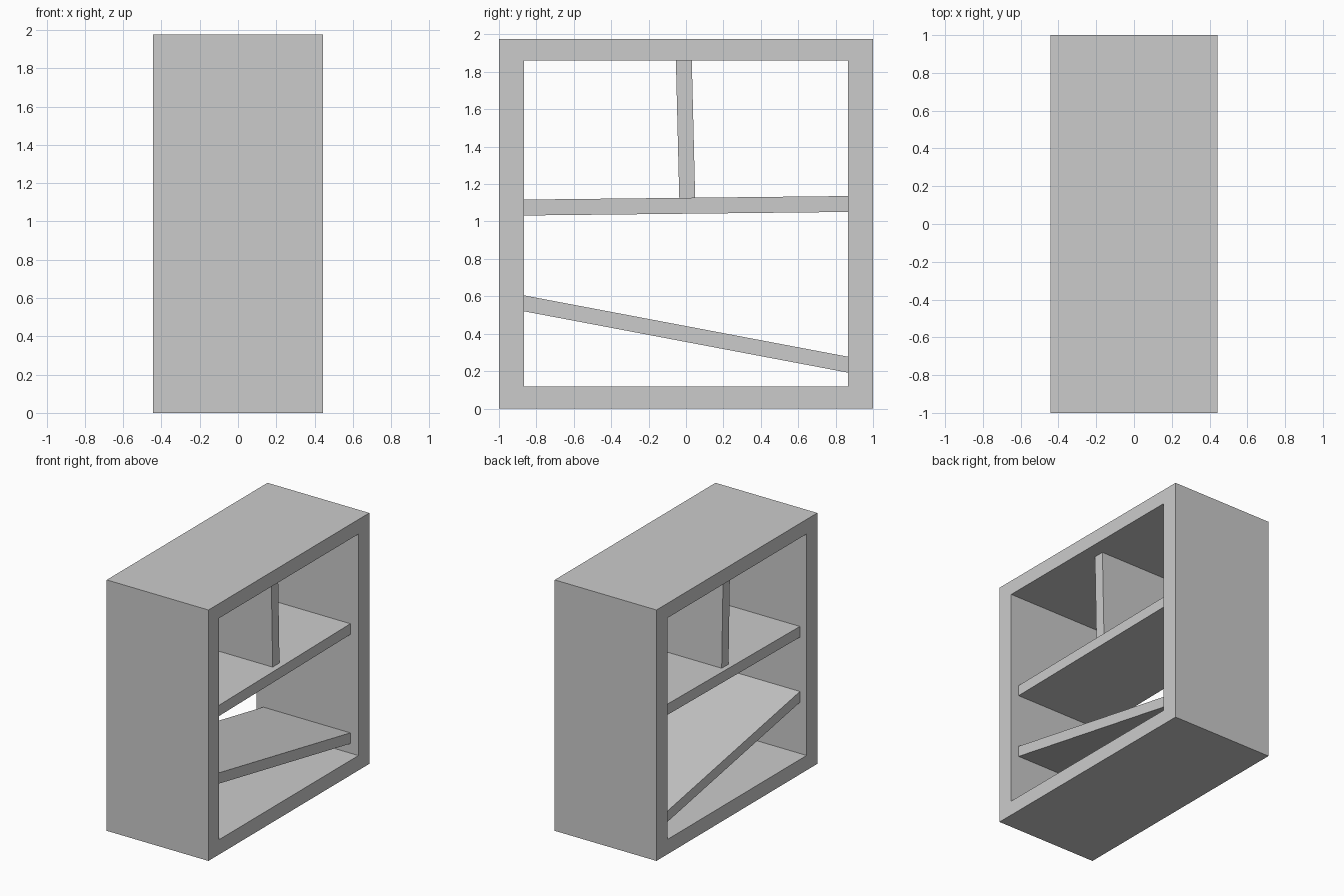
import bpy, bmesh

if "Cube" in bpy.data.objects:
    bpy.data.objects.remove(bpy.data.objects["Cube"])


def new_object(name, bm):
    bmesh.ops.recalc_face_normals(bm, faces=bm.faces)
    mesh = bpy.data.meshes.new(name)
    bm.to_mesh(mesh)
    bm.free()
    obj = bpy.data.objects.new(name, mesh)
    bpy.context.collection.objects.link(obj)
    return obj


def prism(name, profile, x0, x1):
    """Extrude a (y, z) profile along x."""
    bm = bmesh.new()
    face = bm.faces.new([bm.verts.new((x0, y, z)) for y, z in profile])
    ext = bmesh.ops.extrude_face_region(bm, geom=[face])
    verts = [g for g in ext["geom"] if isinstance(g, bmesh.types.BMVert)]
    bmesh.ops.translate(bm, verts=verts, vec=(x1 - x0, 0, 0))
    return new_object(name, bm)


def rect(y0, y1, z0, z1):
    return [(y0, z0), (y1, z0), (y1, z1), (y0, z1)]


def ring(name, outer, inner, half):
    """Open rectangular frame made from two matching (y, z) loops."""
    bm = bmesh.new()
    loops = [[bm.verts.new((x, y, z)) for y, z in loop]
             for loop, x in ((outer, half), (inner, half), (inner, -half), (outer, -half))]
    for k in range(4):
        a, b = loops[k], loops[(k + 1) % 4]
        for i in range(4):
            j = (i + 1) % 4
            bm.faces.new((a[i], a[j], b[j], b[i]))
    return new_object(name, bm)


# Outer case, open front to back along x
Y0, Y1 = -0.867, 0.865
ring("outer_case", rect(-1, 1, 0, 1.975), rect(Y0, Y1, 0.117, 1.86), 0.443)


# Shelves: (name, top height at -y wall, top height at +y wall)
T = 0.085
for name, za, zb in (("middle_shelf", 1.117, 1.136), ("slanted_lower_shelf", 0.605, 0.277)):
    prism(name, [(Y0, za - T), (Y1, zb - T), (Y1, zb), (Y0, za)], -0.385, 0.373)

# Slightly leaning upright divider between middle shelf and top
prism("upright_divider",
      [(-0.036, 1.126), (0.049, 1.127), (0.031, 1.86), (-0.054, 1.86)], -0.345, 0.327)
